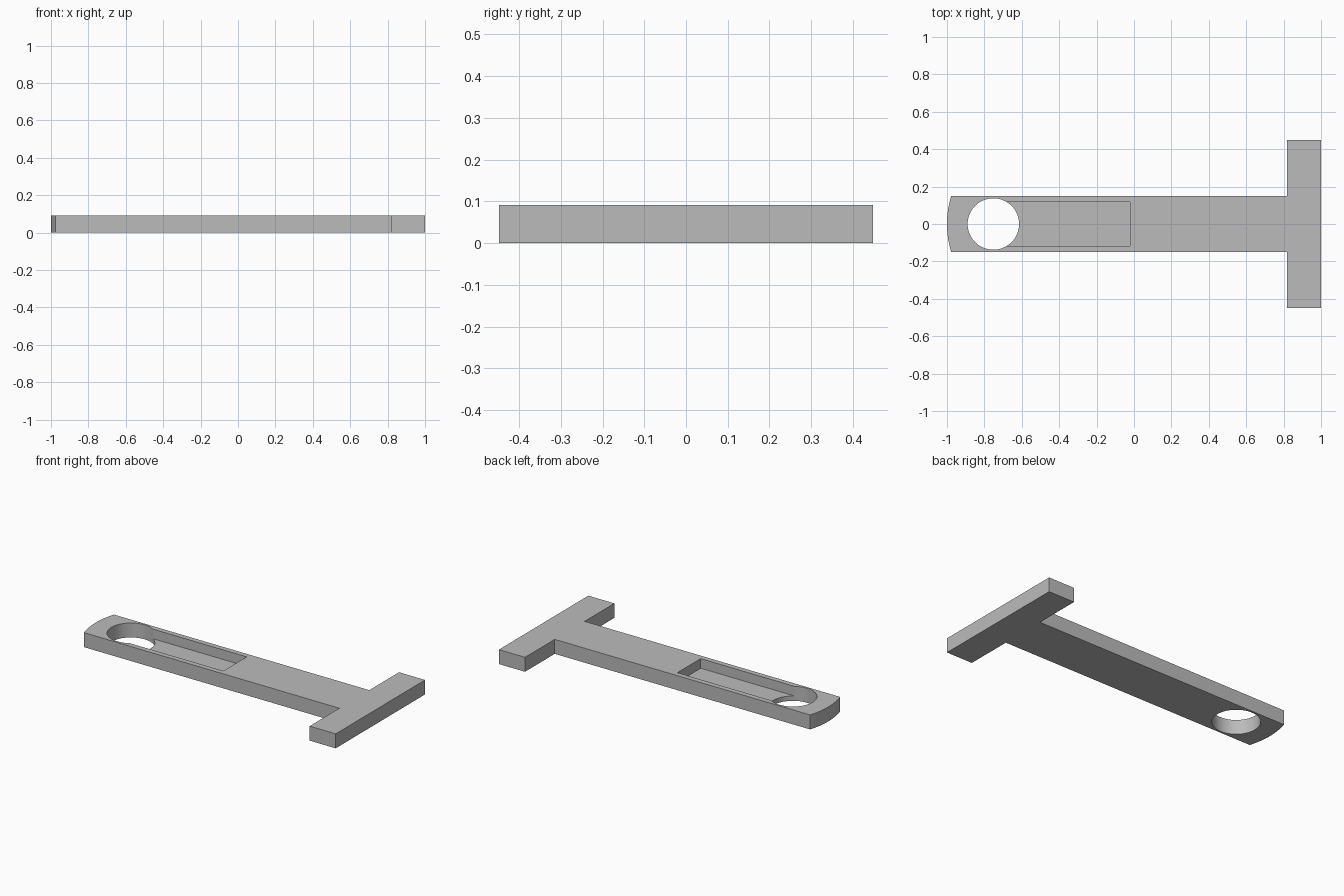
import bpy, bmesh, math

cube = bpy.data.objects.get("Cube")
if cube:
    bpy.data.objects.remove(cube, do_unlink=True)

HEIGHT = 0.092
HALF_WIDTH = 0.15
BAR_HALF = 0.448
BAR_X = 0.817
FLOOR_Z = 0.031
HOLE_X, HOLE_R = -0.752, 0.1375
SLOT_END, SLOT_HALF = -0.021, 0.117
ARC_R = 0.5

grey = bpy.data.materials.new("plain grey")
grey.use_nodes = True
colour = (0.5, 0.5, 0.5, 1)
grey.diffuse_color = colour
grey.node_tree.nodes["Principled BSDF"].inputs["Base Color"].default_value = colour


def prism(name, outline, z0, z1):
    """Extrude a flat outline from z0 up to z1."""
    bm = bmesh.new()
    face = bm.faces.new([bm.verts.new((x, y, z0)) for x, y in outline])
    up = bmesh.ops.extrude_face_region(bm, geom=[face])["geom"]
    bmesh.ops.translate(bm, vec=(0, 0, z1 - z0),
                        verts=[v for v in up if isinstance(v, bmesh.types.BMVert)])
    bmesh.ops.recalc_face_normals(bm, faces=bm.faces)
    mesh = bpy.data.meshes.new(name)
    bm.to_mesh(mesh)
    bm.free()
    mesh.materials.append(grey)
    obj = bpy.data.objects.new(name, mesh)
    bpy.context.collection.objects.link(obj)
    return obj


def arc(cx, radius, start, end, steps):
    return [(cx + radius * math.cos(start + (end - start) * i / steps),
             radius * math.sin(start + (end - start) * i / steps))
            for i in range(steps + 1)]


# T-shaped handle with a gently rounded end
swing = math.asin(HALF_WIDTH / ARC_R)
side = [(BAR_X, HALF_WIDTH), (BAR_X, BAR_HALF), (1, BAR_HALF)]
outline = arc(ARC_R - 1, ARC_R, math.pi + swing, math.pi - swing, 16)
outline += side + [(x, -y) for x, y in reversed(side)]
handle = prism("t_handle", outline, 0, HEIGHT)

# Through hole, and shallow slot running from it
hole = prism("hole_cutter", arc(HOLE_X, HOLE_R, 0, math.tau, 64)[:-1], -0.1, 0.2)
slot = prism("slot_cutter", [(HOLE_X, -SLOT_HALF), (SLOT_END, -SLOT_HALF),
                             (SLOT_END, SLOT_HALF), (HOLE_X, SLOT_HALF)], FLOOR_Z, 0.2)

bpy.ops.object.select_all(action="DESELECT")
handle.select_set(True)
bpy.context.view_layer.objects.active = handle
for cutter in (hole, slot):
    cut = handle.modifiers.new(cutter.name, "BOOLEAN")
    cut.operation = "DIFFERENCE"
    cut.solver = "EXACT"
    cut.object = cutter
    bpy.ops.object.modifier_apply(modifier=cut.name)
    bpy.data.objects.remove(cutter, do_unlink=True)

bpy.ops.object.shade_smooth_by_angle(angle=math.radians(30))
